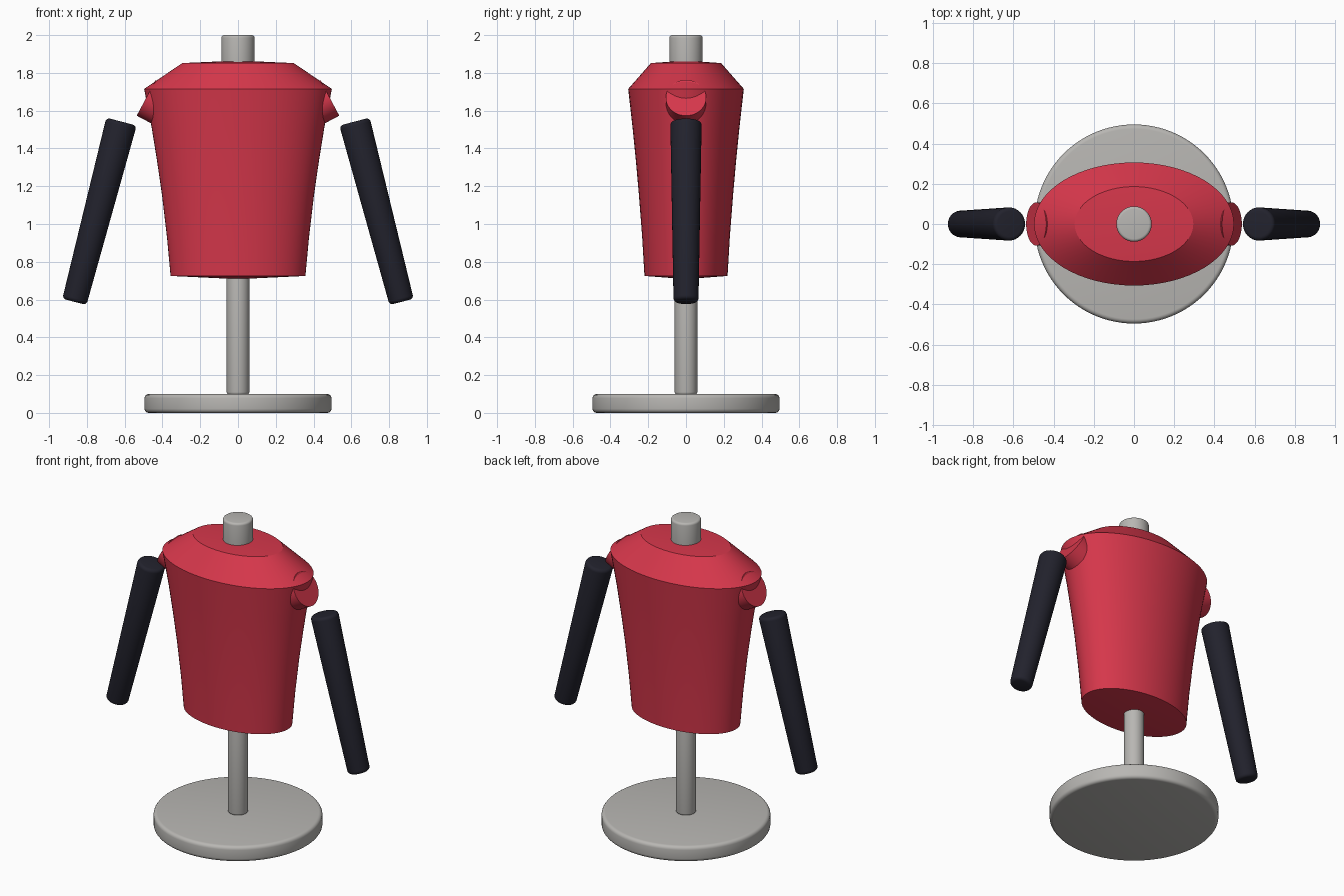
import bpy, bmesh, math
from mathutils import Vector

old = bpy.data.objects.get("Cube")
if old:
    bpy.data.objects.remove(old, do_unlink=True)


def material(name, rgb, rough=0.6):
    m = bpy.data.materials.new(name)
    m.use_nodes = True
    m.diffuse_color = (*rgb, 1)
    node = m.node_tree.nodes["Principled BSDF"]
    node.inputs["Base Color"].default_value = (*rgb, 1)
    node.inputs["Roughness"].default_value = rough
    return m


RED = material("red fabric", (0.67, 0.038, 0.07))
GREY = material("light grey", (0.48, 0.47, 0.45))
NAVY = material("dark navy", (0.016, 0.016, 0.026))


def finish(obj, mat, angle=30):
    obj.data.materials.append(mat)
    bpy.ops.object.select_all(action="DESELECT")
    obj.select_set(True)
    bpy.context.view_layer.objects.active = obj
    bpy.ops.object.shade_smooth_by_angle(angle=math.radians(angle))
    return obj


def rod(name, start, end, r1, r2, mat, bevel=0.0, sides=48):
    """Tapered cylinder from start to end with rounded rims."""
    start, end = Vector(start), Vector(end)
    axis = end - start
    bm = bmesh.new()
    bmesh.ops.create_cone(bm, cap_ends=True, segments=sides, radius1=r1,
                          radius2=r2, depth=axis.length)
    if bevel:
        rims = [e for e in bm.edges if any(len(f.verts) > 4 for f in e.link_faces)]
        bmesh.ops.bevel(bm, geom=rims, offset=bevel, segments=4,
                        profile=0.5, affect="EDGES")
    mesh = bpy.data.meshes.new(name)
    bm.to_mesh(mesh)
    bm.free()
    obj = bpy.data.objects.new(name, mesh)
    bpy.context.collection.objects.link(obj)
    obj.location = (start + end) / 2
    obj.rotation_euler = axis.to_track_quat("Z", "Y").to_euler()
    return finish(obj, mat)


def oval_loft(name, rings, low, high, mat, sides=64):
    """Stack of oval rings (z, x radius, y radius) closed by shallow fans."""
    bm = bmesh.new()
    loops = []
    for z, rx, ry in rings:
        loops.append([bm.verts.new((rx * math.cos(a), ry * math.sin(a), z))
                      for a in (math.tau * i / sides for i in range(sides))])
    bottom, top = bm.verts.new((0, 0, low)), bm.verts.new((0, 0, high))
    for i in range(sides):
        j = (i + 1) % sides
        for a, b in zip(loops, loops[1:]):
            bm.faces.new((a[i], a[j], b[j], b[i]))
        bm.faces.new((bottom, loops[0][j], loops[0][i]))
        bm.faces.new((top, loops[-1][i], loops[-1][j]))
    mesh = bpy.data.meshes.new(name)
    bm.to_mesh(mesh)
    bm.free()
    obj = bpy.data.objects.new(name, mesh)
    bpy.context.collection.objects.link(obj)
    return finish(obj, mat, 25)


# Stand
rod("base", (0, 0, 0), (0, 0, 0.1), 0.495, 0.495, GREY, 0.022, 96)
rod("pole", (0, 0, 0.095), (0, 0, 0.8), 0.06, 0.06, GREY, 0.015)
rod("neck", (0, 0, 1.75), (0, 0, 2.0), 0.088, 0.088, GREY, 0.014)

# Torso with sloping shoulders
oval_loft("torso", [(0.725, 0.357, 0.22), (0.93, 0.376, 0.232),
                    (1.15, 0.402, 0.249), (1.33, 0.428, 0.265),
                    (1.51, 0.457, 0.283), (1.715, 0.497, 0.306),
                    (1.852, 0.295, 0.186)], 0.708, 1.865, RED)

# Shoulder stubs and detached arms
tilt = math.radians(28)
for side, label in ((1, "left"), (-1, "right")):
    tip = Vector((0.486, 0, 1.668))
    root = tip - 0.16 * Vector((math.cos(tilt), 0, math.sin(tilt)))
    rod(label + "_shoulder", (side * root.x, 0, root.z),
        (side * tip.x, 0, tip.z), 0.107, 0.107, RED)
    rod(label + "_arm", (side * 0.866, 0, 0.588), (side * 0.617, 0, 1.542),
        0.066, 0.083, NAVY, 0.02)
